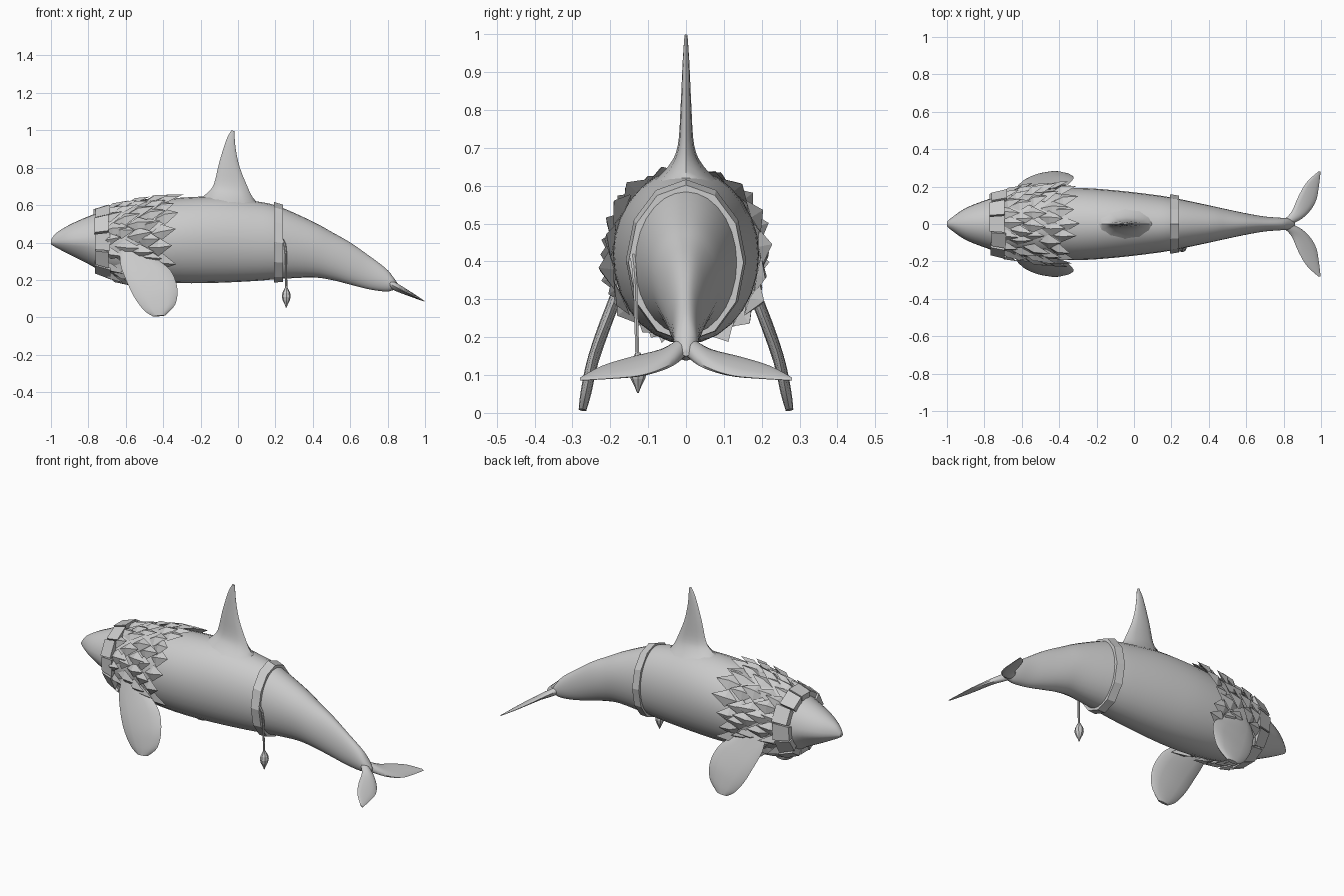
import bpy, bmesh, random
from math import sin, cos, pi, radians
from mathutils import Vector as V

if "Cube" in bpy.data.objects:
    bpy.data.objects.remove(bpy.data.objects["Cube"])

random.seed(4)

# body stations: x, top z, bottom z, half width, z of widest line
BODY = [(-1.0, .415, .39, .012, .40), (-.97, .452, .372, .038, .40), (-.9, .495, .335, .085, .40),
        (-.8, .54, .285, .125, .40), (-.7, .575, .235, .155, .405), (-.5, .62, .197, .185, .41),
        (-.3, .64, .183, .193, .42), (-.1, .645, .185, .18, .42), (.1, .62, .195, .157, .41),
        (.22, .592, .205, .138, .40), (.4, .512, .213, .10, .37), (.5, .457, .20, .078, .33),
        (.6, .40, .175, .057, .285), (.7, .33, .15, .04, .235), (.79, .262, .138, .033, .195),
        (.83, .215, .145, .028, .178), (.86, .17, .15, .01, .16)]


def smooth(pts, n):
    """Catmull-Rom resampling of a list of tuples, n steps per span."""
    out = []
    for i in range(len(pts) - 1):
        a, b, c, d = (pts[max(0, min(len(pts) - 1, i + k))] for k in (-1, 0, 1, 2))
        for s in range(n):
            t = s / n
            out.append(tuple(.5 * (2 * q + (r - p) * t + (2 * p - 5 * q + 4 * r - w) * t * t
                                   + (3 * q - p - 3 * r + w) * t ** 3)
                             for p, q, r, w in zip(a, b, c, d)))
    return out + [tuple(pts[-1])]


STATIONS = smooth(BODY, 4)


def station(x):
    for a, b in zip(STATIONS, STATIONS[1:]):
        if a[0] <= x <= b[0]:
            t = (x - a[0]) / (b[0] - a[0])
            return tuple(p + (q - p) * t for p, q in zip(a, b))


def skin(st, phi, off=0):
    """Point on the body at angle phi from the top, pushed out by off."""
    x, top, bot, w, zc = st
    c = cos(phi)
    jaw = max(0, min(1, (-.72 - x) / .1))
    wide = 1 - .25 * jaw * max(0, -c)
    h = top - zc if c > 0 else zc - bot
    return V((x, (w + off) * sin(phi) * wide, zc + (h + off) * c))


def finish(bm, name, is_smooth):
    bmesh.ops.recalc_face_normals(bm, faces=bm.faces)
    me = bpy.data.meshes.new(name)
    bm.to_mesh(me)
    bm.free()
    ob = bpy.data.objects.new(name, me)
    bpy.context.collection.objects.link(ob)
    if is_smooth:
        bpy.ops.object.select_all(action='DESELECT')
        ob.select_set(True)
        bpy.context.view_layer.objects.active = ob
        bpy.ops.object.shade_smooth_by_angle(angle=radians(45))
    return ob


def loft(name, rings, is_smooth=True, closed=False):
    bm = bmesh.new()
    vs = [[bm.verts.new(p) for p in r] for r in rings]
    n = len(vs[0])
    for a, b in zip(vs, vs[1:] + ([vs[0]] if closed else [])):
        for i in range(n):
            j = (i + 1) % n
            bm.faces.new((a[i], a[j], b[j], b[i]))
    if not closed:
        bm.faces.new(vs[0])
        bm.faces.new(vs[-1])
    return finish(bm, name, is_smooth)


def blade(name, lead, trail, thick, axis):
    """Fin lofted from elliptical sections between two edges."""
    rings = []
    for l, t, (h,) in zip(smooth(lead, 4), smooth(trail, 4), smooth([(h,) for h in thick], 4)):
        m, half = (V(l) + V(t)) / 2, (V(l) - V(t)) / 2
        rings.append([m + half * cos(k * pi / 6) + V(axis) * h * sin(k * pi / 6) for k in range(12)])
    return loft(name, rings)


# body
loft("body", [[skin(st, k * pi / 14) for k in range(28)] for st in STATIONS])

# dorsal fin
blade("dorsal_fin",
      [(x, 0, z) for x, z in [(-.24, .61), (-.17, .66), (-.13, .71), (-.10, .83), (-.062, .95), (-.035, 1)]],
      [(x, 0, z) for x, z in [(.13, .585), (.08, .64), (.05, .70), (.01, .80), (-.012, .9), (-.02, .995)]],
      [.10, .048, .022, .014, .009, .004], (0, 1, 0))


def fin_y(z):
    return .275 - .03 * z / .15 if z < .15 else .245 - .065 * (z - .15) / .17


for s, side in ((1, "left"), (-1, "right")):
    # flippers
    lead = [(-.63, .37), (-.628, .28), (-.59, .18), (-.55, .10), (-.50, .035), (-.455, .005)]
    trail = [(-.50, .37), (-.43, .31), (-.36, .25), (-.325, .16), (-.335, .07), (-.39, .01)]
    blade("flipper_" + side, [(x, s * fin_y(z), z) for x, z in lead],
          [(x, s * fin_y(z), z) for x, z in trail], [.016, .016, .016, .015, .014, .010], (0, 1, .2 * s))
    # tail flukes
    lead = [(.77, 0), (.81, .03), (.845, .07), (.88, .15), (.925, .225), (.985, .28)]
    trail = [(.845, 0), (.90, .03), (.945, .075), (.975, .13), (.988, .2), (.998, .28)]
    fz = lambda x: .17 - .5 * (x - .83)
    blade("fluke_" + side, [(x, s * y, fz(x)) for x, y in lead],
          [(x, s * y, fz(x)) for x, y in trail], [.024, .022, .016, .011, .007, .003], (0, 0, 1))

# faceted band round the tail end of the body
a, b = station(.193), station(.24)
rings = []
for k in range(12):
    p = k * pi / 6
    rings.append([skin(a, p, -.006), skin(a, p, .016), skin(b, p, .018), skin(b, p, -.006)])
loft("tail_band", rings, False, True)


def tube(name, pts, radii, n, is_smooth):
    loft(name, [[V(p) + V((r * cos(k * 2 * pi / n), r * sin(k * 2 * pi / n), 0)) for k in range(n)]
                for p, r in zip(pts, radii)], is_smooth)


# hanging cord and bead
tube("cord", [(.235, -.142, .42), (.25, -.138, .39), (.256, -.134, .34), (.258, -.128, .13)],
     [.008, .007, .006, .006], 6, True)
bead = [(.16, .006), (.148, .012), (.13, .021), (.11, .024), (.09, .019), (.07, .009), (.052, .002)]
tube("bead", [(.258, -.127, z) for z, r in bead], [r for z, r in bead], 8, False)

# collar of separate blocks behind the head
bm = bmesh.new()
for k in range(12):
    p0, p1 = (k - .46) * pi / 6, (k + .46) * pi / 6
    x0, x1 = -.77 + random.uniform(-.005, .01), -.685 + random.uniform(-.01, .01)
    lift = random.uniform(.028, .038)
    a, b = station(x0), station(x1)
    vs = [bm.verts.new(skin(st, p, o)) for st, o in ((a, -.01), (a, lift), (b, lift), (b, -.01))
          for p in (p0, p1)]
    for i in range(4):
        j = (i + 1) % 4
        bm.faces.new((vs[2 * i], vs[2 * i + 1], vs[2 * j + 1], vs[2 * j]))
    bm.faces.new(vs[0::2])
    bm.faces.new(vs[1::2])
finish(bm, "collar_blocks", False)

# overlapping folded leaves: row start x, count round the body, last angle
bm = bmesh.new()
for row, (x, n, last) in enumerate([(-.73, 16, 180), (-.67, 17, 180), (-.60, 17, 150),
                                    (-.54, 18, 140), (-.47, 18, 122)]):
    for k in range(n):
        phi = (k + .5 * (row % 2)) * 2 * pi / n
        phi = phi - 2 * pi if phi > pi else phi
        if abs(phi) > radians(last):
            continue
        phi += random.uniform(-.06, .06)
        bx = x + random.uniform(-.015, .015) + (.03 * max(0, cos(phi)) if row > 2 else 0)
        L = random.uniform(.115, .15)
        lift = random.uniform(.022, .042) * (.55 if cos(phi) > .8 else 1)
        w = random.uniform(.18, .23)
        twist = random.uniform(-.08, .08)
        pt = lambda t, da, off: bm.verts.new(skin(station(bx + t * L), phi + da + twist * t, off))
        base, tip = pt(0, 0, .0), pt(1, 0, lift)
        lft, rgt = pt(.42, -w, lift * .35), pt(.42, w, lift * .35)
        ridge, under = pt(.4, 0, lift * .6 + .014), pt(.45, 0, .002)
        for u, v in ((base, lft), (lft, tip), (tip, rgt), (rgt, base)):
            bm.faces.new((u, v, ridge))
            bm.faces.new((v, u, under))
finish(bm, "leaf_mantle", False)
